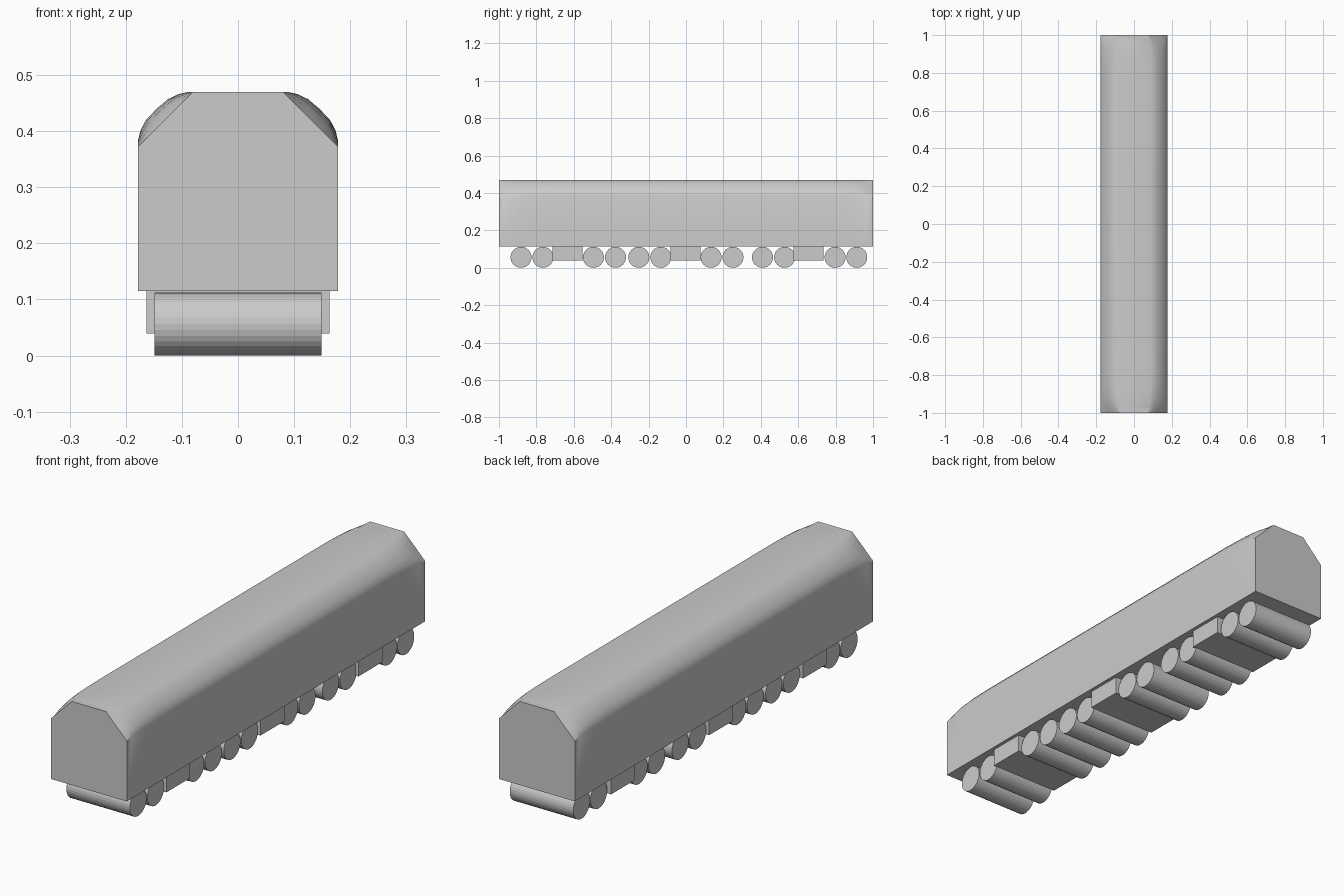
import bpy, bmesh, math

if "Cube" in bpy.data.objects:
    bpy.data.objects.remove(bpy.data.objects["Cube"])


def add_object(name, bm):
    bmesh.ops.recalc_face_normals(bm, faces=bm.faces)
    mesh = bpy.data.meshes.new(name)
    bm.to_mesh(mesh)
    bm.free()
    ob = bpy.data.objects.new(name, mesh)
    bpy.context.collection.objects.link(ob)
    return ob


# Carriage body: straight roof chamfer at the ends, swelling to a rounded shoulder
ROUND = [(0.178, 0.384), (0.174, 0.401), (0.164, 0.42), (0.145, 0.44),
         (0.125, 0.457), (0.106, 0.466), (0.088, 0.47)]
END_A, END_B = (0.178, 0.372), (0.08, 0.47)


def section(blend):
    half = [(0.178, 0.115)]
    for i, (x, z) in enumerate(ROUND):
        t = i / (len(ROUND) - 1)
        ex = END_A[0] + (END_B[0] - END_A[0]) * t
        ez = END_A[1] + (END_B[1] - END_A[1]) * t
        half.append((ex + (x - ex) * blend, ez + (z - ez) * blend))
    return half + [(-x, z) for x, z in reversed(half)]


stations = [(1.0, 0.0), (0.97, 0.42), (0.93, 0.72), (0.87, 0.9), (0.77, 1.0)]
loft = [(-y, b) for y, b in stations] + list(reversed(stations))
bm = bmesh.new()
rings = [[bm.verts.new((x, y, z)) for x, z in section(b)] for y, b in loft]
for a, b in zip(rings, rings[1:]):
    for i in range(len(a)):
        j = (i + 1) % len(a)
        bm.faces.new((a[i], a[j], b[j], b[i]))
bm.faces.new(rings[0])
bm.faces.new(rings[-1])
body = add_object("carriage_body", bm)
bpy.context.view_layer.objects.active = body
body.select_set(True)
bpy.ops.object.shade_smooth_by_angle(angle=math.radians(30))
body.select_set(False)

# Wheel rollers across the full width
for i, y in enumerate([-0.882, -0.765, -0.495, -0.377, -0.252, -0.135,
                       0.134, 0.251, 0.409, 0.527, 0.797, 0.913]):
    bpy.ops.mesh.primitive_cylinder_add(vertices=32, radius=0.056, depth=0.298,
                                        location=(0, y, 0.0565),
                                        rotation=(0, math.pi / 2, 0))
    bpy.context.object.name = f"wheel_{i + 1}"

# Underfloor boxes between the wheel pairs
for i, y in enumerate([-0.633, -0.002, 0.655]):
    bpy.ops.mesh.primitive_cube_add(size=1, location=(0, y, 0.0775))
    box = bpy.context.object
    box.name = f"underfloor_box_{i + 1}"
    box.scale = (0.326, 0.16, 0.076)
